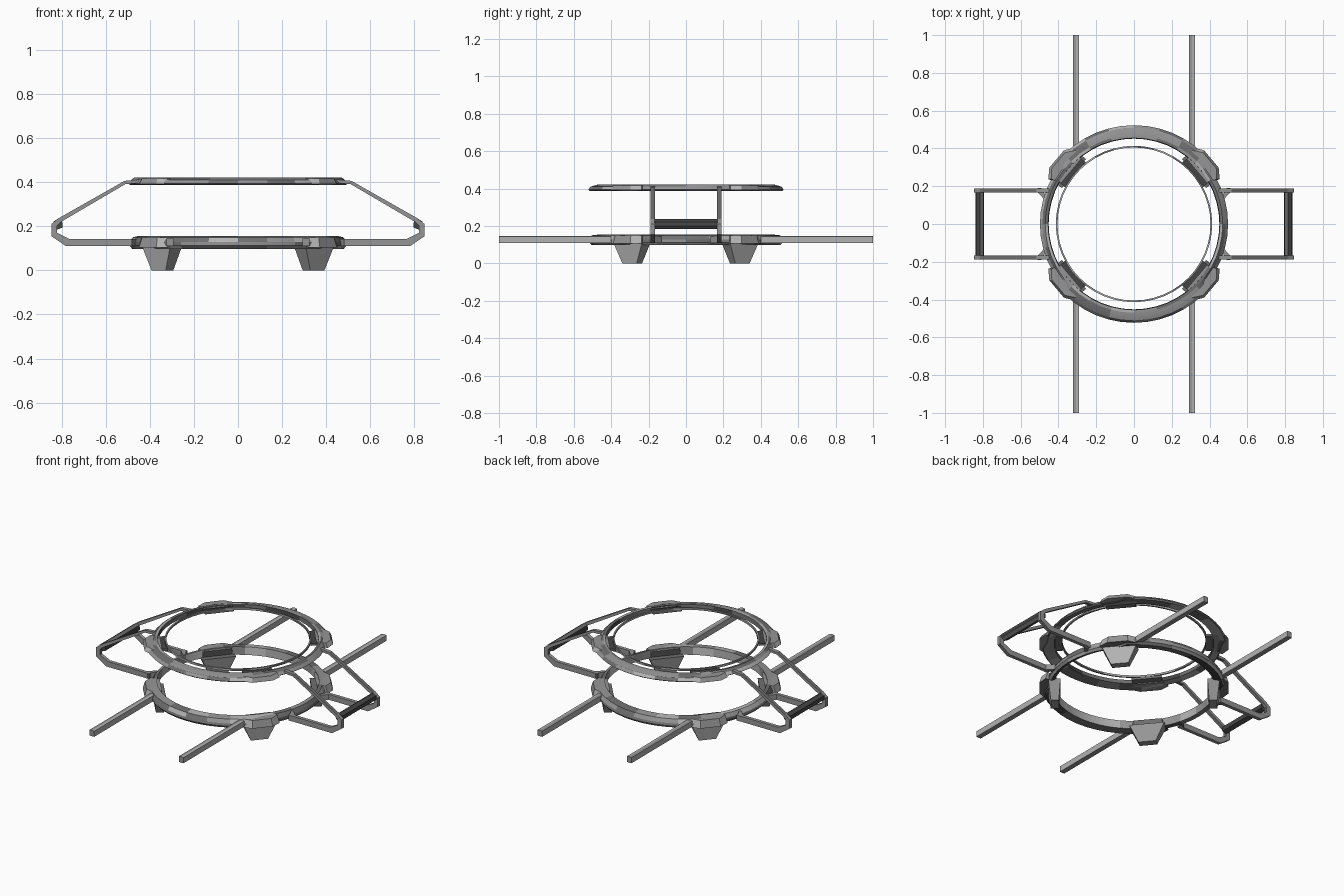
import bpy, bmesh, random
from math import sin, cos, pi, radians

if "Cube" in bpy.data.objects:
    bpy.data.objects.remove(bpy.data.objects["Cube"])

random.seed(4)
SEG = 48
PAD_ANGLE = radians(40)


def material(name, v):
    m = bpy.data.materials.new(name)
    m.diffuse_color = (v, v, v, 1)
    m.use_nodes = True
    m.node_tree.nodes["Principled BSDF"].inputs["Base Color"].default_value = m.diffuse_color
    return m


# Worn metal: a palette from near black to light grey, scattered over the faces
PALETTE = [material(f"metal_{i}", v) for i, v in enumerate((0.06, 0.16, 0.3, 0.45, 0.62))]
BLACK, CHARCOAL, MID, STEEL, LIGHT = range(5)


def finish(name, bm):
    bmesh.ops.recalc_face_normals(bm, faces=bm.faces)
    me = bpy.data.meshes.new(name)
    for m in PALETTE:
        me.materials.append(m)
    bm.to_mesh(me)
    bm.free()
    ob = bpy.data.objects.new(name, me)
    bpy.context.collection.objects.link(ob)
    return ob


def ring(name, profile, tones, bulge=0.0):
    """Revolve a closed (radius, z) profile; front and back arcs bulge past r 0.475.
    tones gives the palette choices for each profile edge."""
    bm = bmesh.new()
    loops = []
    for i in range(SEG):
        a = 2 * pi * i / SEG
        extra = bulge if abs(sin(a)) > sin(PAD_ANGLE) else 0
        loop = []
        for r, z in profile:
            rr = r + (extra if r > 0.475 else 0)
            loop.append(bm.verts.new((rr * cos(a), rr * sin(a), z)))
        loops.append(loop)
    n = len(profile)
    for k in range(n):
        for i in range(SEG):
            if i % 2 == 0:
                tone = random.choice(tones[k])
            p, q = loops[i], loops[(i + 1) % SEG]
            f = bm.faces.new((p[k], q[k], q[(k + 1) % n], p[(k + 1) % n]))
            f.material_index = tone
            f.smooth = True
    ob = finish(name, bm)
    bpy.ops.object.select_all(action='DESELECT')
    bpy.context.view_layer.objects.active = ob
    ob.select_set(True)
    bpy.ops.object.shade_smooth_by_angle(angle=radians(25))


def loft(name, low, high, low_tone, high_tone, side_tones):
    """Solid between two matching closed 3D outlines; side tones cycle round it."""
    bm = bmesh.new()
    a = [bm.verts.new(p) for p in low]
    b = [bm.verts.new(p) for p in high]
    n = len(a)
    bm.faces.new(a).material_index = low_tone
    bm.faces.new(b).material_index = high_tone
    for k in range(n):
        f = bm.faces.new((a[k], a[(k + 1) % n], b[(k + 1) % n], b[k]))
        f.material_index = side_tones[k % len(side_tones)]
    finish(name, bm)


def polar(outline, ang, z):
    """Place a (radial, tangential) outline at an angle around the ring."""
    return [(r * cos(ang) - t * sin(ang), r * sin(ang) + t * cos(ang), z)
            for r, t in outline]


# Rings
dark, mix, pale = (BLACK, CHARCOAL, CHARCOAL), (CHARCOAL, MID, STEEL), (MID, STEEL, LIGHT)
ring("lower_ring", [(0.458, 0.105), (0.48, 0.098), (0.492, 0.112),
                    (0.492, 0.128), (0.478, 0.15), (0.458, 0.155)],
     [dark, mix, (CHARCOAL, MID), mix, mix, pale], 0.025)
ring("upper_ring", [(0.452, 0.395), (0.49, 0.388), (0.498, 0.394),
                    (0.485, 0.41), (0.47, 0.422), (0.455, 0.42)],
     [mix, mix, mix, (CHARCOAL, MID), mix, dark], 0.025)
ring("inner_trim_ring", [(0.405, 0.41), (0.414, 0.41), (0.414, 0.422), (0.405, 0.422)],
     [mix] * 4)

# Corner brackets on both rings, and tapered feet
pad = [(0.45, -0.09), (0.50, -0.11), (0.535, -0.06),
       (0.535, 0.06), (0.50, 0.11), (0.45, 0.09)]
pad_small = [(r - 0.012, t * 0.9) for r, t in pad]
tab = [(0.405, -0.085), (0.46, -0.085), (0.46, 0.085), (0.405, 0.085)]
foot_top = [(0.415, -0.10), (0.485, -0.10), (0.485, 0.10), (0.415, 0.10)]
foot_low = [(0.425, -0.05), (0.47, -0.05), (0.47, 0.05), (0.425, 0.05)]
for i, ang in enumerate((PAD_ANGLE, pi - PAD_ANGLE, pi + PAD_ANGLE, -PAD_ANGLE)):
    sides = [MID, STEEL, MID, STEEL, MID, CHARCOAL]
    loft(f"lower_bracket_{i}", polar(pad, ang, 0.105), polar(pad_small, ang, 0.15),
         CHARCOAL, MID, sides)
    loft(f"upper_bracket_{i}", polar(pad, ang, 0.391), polar(pad_small, ang, 0.416),
         MID, MID, sides)
    loft(f"upper_tab_{i}", polar(tab, ang, 0.397), polar(tab, ang, 0.411),
         CHARCOAL, BLACK, [CHARCOAL])
    loft(f"foot_{i}", polar(foot_low, ang, 0.0), polar(foot_top, ang, 0.11),
         MID, CHARCOAL, [MID, STEEL, MID, MID])

# Long rails running front and back
for sx in (-1, 1):
    for sy in (-1, 1):
        x, w = 0.308 * sx, 0.016
        section = [(x - w, 0.11), (x + w, 0.11), (x + w, 0.145),
                   (x, 0.147), (x - w, 0.145)]
        loft("long_rail", [(px, sy * 0.40, z) for px, z in section],
             [(px, sy, z) for px, z in section], MID, MID,
             [MID, STEEL, STEEL, MID, STEEL])

# Side handles: bent struts, flared roots and a crossbar
outer = [(0.48, 0.11), (0.78, 0.11), (0.847, 0.155), (0.847, 0.21),
         (0.815, 0.236), (0.515, 0.406), (0.45, 0.412)]
inner = [(0.45, 0.395), (0.51, 0.392), (0.803, 0.22),
         (0.82, 0.203), (0.82, 0.17), (0.765, 0.143), (0.48, 0.143)]
strut = outer + inner
root = [(0.455, 0.13), (0.475, 0.13), (0.51, 0.168), (0.51, 0.19), (0.49, 0.19)]
bar = [(0.795, 0.195), (0.82, 0.185), (0.838, 0.20),
       (0.836, 0.222), (0.815, 0.236), (0.798, 0.225)]
for sx in (-1, 1):
    for sy in (-1, 1):
        loft("handle_strut", [(sx * x, sy * 0.167, z) for x, z in strut],
             [(sx * x, sy * 0.189, z) for x, z in strut], MID, MID, [MID, CHARCOAL, MID])
        loft("handle_root", [(sx * x, sy * y, 0.11) for x, y in root],
             [(sx * x, sy * y, 0.143) for x, y in root], CHARCOAL, MID, [MID])
    loft("handle_crossbar", [(sx * x, -0.17, z) for x, z in bar],
         [(sx * x, 0.17, z) for x, z in bar], BLACK, BLACK, [BLACK, CHARCOAL, BLACK])
